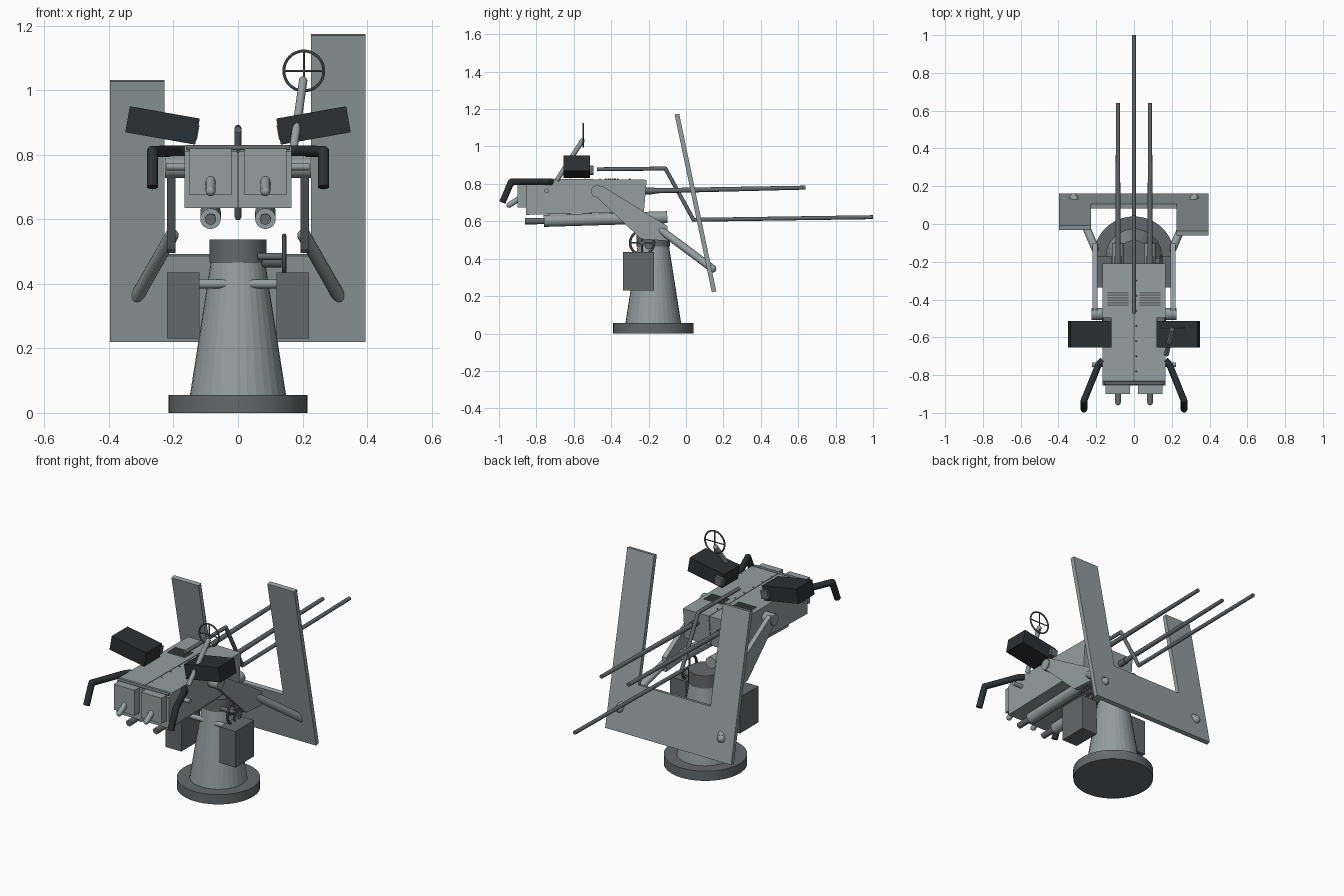
import bpy, bmesh, math
from mathutils import Vector, Matrix

if "Cube" in bpy.data.objects:
    bpy.data.objects.remove(bpy.data.objects["Cube"])


def material(name, rgb):
    m = bpy.data.materials.new(name)
    m.diffuse_color = (*rgb, 1)
    m.use_nodes = True
    m.node_tree.nodes["Principled BSDF"].inputs["Base Color"].default_value = m.diffuse_color
    return m


LIGHT = material("light_grey", (0.30, 0.34, 0.35))
MID = material("mid_grey", (0.13, 0.14, 0.15))
DARK = material("dark_grey", (0.025, 0.03, 0.033))


def finish(name, bm, mat, smooth=False):
    bmesh.ops.recalc_face_normals(bm, faces=bm.faces)
    me = bpy.data.meshes.new(name)
    bm.to_mesh(me)
    bm.free()
    me.materials.append(mat)
    ob = bpy.data.objects.new(name, me)
    bpy.context.collection.objects.link(ob)
    if smooth:
        bpy.ops.object.select_all(action='DESELECT')
        ob.select_set(True)
        bpy.context.view_layer.objects.active = ob
        bpy.ops.object.shade_smooth_by_angle(angle=math.radians(40))
    return ob


def prism(name, pts, offset, mat=LIGHT):
    bm = bmesh.new()
    face = bm.faces.new([bm.verts.new(p) for p in pts])
    ext = bmesh.ops.extrude_face_region(bm, geom=[face])
    verts = [g for g in ext["geom"] if isinstance(g, bmesh.types.BMVert)]
    bmesh.ops.translate(bm, verts=verts, vec=offset)
    return finish(name, bm, mat)


def box(name, lo, hi, mat=LIGHT, tilt=0):
    lo, hi = Vector(lo), Vector(hi)
    bm = bmesh.new()
    mtx = (Matrix.Translation((lo + hi) / 2) @ Matrix.Rotation(tilt, 4, 'Y')
           @ Matrix.Diagonal((*(hi - lo), 1)))
    bmesh.ops.create_cube(bm, size=1, matrix=mtx)
    return finish(name, bm, mat)


def rod(name, a, b, r1, r2=None, mat=LIGHT, n=20, smooth=True):
    a, b = Vector(a), Vector(b)
    bm = bmesh.new()
    rot = (b - a).to_track_quat('Z', 'Y').to_matrix().to_4x4()
    bmesh.ops.create_cone(bm, cap_ends=True, segments=n, radius1=r1,
                          radius2=r1 if r2 is None else r2, depth=(b - a).length,
                          matrix=Matrix.Translation((a + b) / 2) @ rot)
    return finish(name, bm, mat, smooth)


def ball(name, c, r, mat=LIGHT):
    bm = bmesh.new()
    bmesh.ops.create_uvsphere(bm, u_segments=16, v_segments=10, radius=r,
                              matrix=Matrix.Translation(c))
    return finish(name, bm, mat, True)


def pipe(name, pts, r, mat):
    for i in range(len(pts) - 1):
        rod(f"{name}_{i}", pts[i], pts[i + 1], r, mat=mat)
        if i:
            ball(f"{name}_bend_{i}", pts[i], r, mat)


def ring(name, c, axis, R, r, mat):
    # torus swept around the given axis, with crossed spokes
    q = Vector(axis).to_track_quat('Z', 'Y').to_matrix().to_4x4()
    bpy.ops.mesh.primitive_torus_add(major_radius=R, minor_radius=r,
                                     major_segments=32, minor_segments=8)
    ob = bpy.context.object
    ob.name = name
    ob.matrix_world = Matrix.Translation(c) @ q
    ob.data.materials.append(mat)
    bpy.ops.object.shade_smooth_by_angle()
    for k in range(2):
        d = q.to_3x3() @ Vector((R, 0, 0) if k else (0, R, 0))
        rod(f"{name}_spoke_{k}", Vector(c) - d, Vector(c) + d, r * 0.7, mat=mat, n=8)


# pedestal
CY = -0.175
rod("base_disc", (0, CY, 0), (0, CY, 0.055), 0.215, mat=MID, n=48)
rod("pedestal_cone", (0, CY, 0.055), (0, CY, 0.475), 0.149, 0.083, n=32, smooth=False)
rod("pedestal_head", (0, CY, 0.466), (0, CY, 0.538), 0.089, mat=MID, n=32)
rod("box_crossbar", (-0.13, -0.25, 0.4), (0.13, -0.25, 0.4), 0.014)

# traverse handwheel
rod("wheel_shaft", (0.05, -0.2, 0.47), (0.135, -0.2, 0.47), 0.02, mat=MID)
rod("wheel_axle", (0.06, -0.235, 0.485), (0.15, -0.235, 0.485), 0.011, mat=MID)
ring("handwheel", (0.143, -0.235, 0.485), (1, 0, 0), 0.064, 0.007, MID)


# sloping shield with arms of unequal height
def shield_point(x, z):
    return (x, 0.138 - (z - 0.22) * 0.209, z)


outline = [(-0.397, 0.22), (0.395, 0.22), (0.395, 1.17), (0.226, 1.17),
           (0.226, 0.487), (-0.228, 0.487), (-0.228, 1.027), (-0.397, 1.027)]
prism("shield", [shield_point(*p) for p in outline], (0, 0.024, 0.005))

# gun body, side profile in y and z
body = [(-0.855, 0.635), (-0.225, 0.65), (-0.21, 0.822), (-0.83, 0.828), (-0.855, 0.81)]
for s, side in ((-1, "left"), (1, "right")):
    prism(f"receiver_{side}", [(s * 0.003, y, z) for y, z in body], (s * 0.163, 0, 0))
prism("receiver_seam", [(-0.004, y * 0.99 - 0.006, z * 0.99 + 0.006) for y, z in body],
      (0.008, 0, 0), MID)
rod("rear_hinge", (-0.16, -0.845, 0.822), (0.16, -0.845, 0.822), 0.008, mat=MID)
for i in range(7):
    ball(f"top_rivet_{i}", (0.012, -0.78 + i * 0.08, 0.826), 0.004, MID)

# centre cranked rod
pipe("cranked_rod", [(0, -0.475, 0.878), (0, -0.11, 0.882), (0, 0.04, 0.608),
                     (0, 1.0, 0.622)], 0.0105, MID)

for s, side in ((-1, "left"), (1, "right")):
    x = s * 0.085
    # rear block and peg
    box(f"rear_block_{side}", (x - 0.065, -0.9, 0.675), (x + 0.065, -0.84, 0.82))
    rod(f"rear_peg_{side}", (x, -0.87, 0.735), (x, -0.945, 0.687), 0.015)
    ball(f"peg_tip_{side}", (x, -0.945, 0.687), 0.015)
    # barrel
    rod(f"barrel_collar_{side}", (x, -0.23, 0.761), (x, -0.17, 0.763), 0.018, mat=MID)
    rod(f"barrel_{side}", (x, -0.22, 0.762), (x, 0.64, 0.78), 0.014, 0.0105, MID)
    # recoil cylinder
    rod(f"recoil_tube_{side}", (x, -0.76, 0.602), (x, -0.1, 0.622), 0.032)
    rod(f"recoil_piston_{side}", (x, -0.86, 0.6), (x, -0.75, 0.602), 0.017, mat=MID)
    # louvres on top
    for i in range(6):
        y = -0.365 - i * 0.013
        box(f"louvre_{side}_{i}", (x - 0.055, y - 0.004, 0.82),
            (x + 0.055, y + 0.004, 0.828), MID)
    # trunnion and swinging arm
    rod(f"trunnion_{side}", (s * 0.15, -0.476, 0.76), (s * 0.226, -0.476, 0.76), 0.032)
    arm = [(-0.50, 0.75), (-0.485, 0.785), (-0.45, 0.79), (-0.1, 0.575),
           (-0.1, 0.495), (-0.24, 0.505)]
    prism(f"side_arm_{side}", [(s * 0.194, y, z) for y, z in arm], (s * 0.026, 0, 0))
    # shield strut with bolt head
    rod(f"shield_strut_{side}", (s * 0.205, -0.13, 0.55), (s * 0.318, 0.135, 0.352), 0.021)
    ball(f"strut_end_{side}", (s * 0.205, -0.13, 0.55), 0.021)
    ball(f"shield_bolt_{side}", (s * 0.32, 0.14, 0.347), 0.022)
    # hanging box
    box(f"hanging_box_{side}", (s * 0.17 - 0.05, -0.337, 0.23),
        (s * 0.17 + 0.05, -0.17, 0.435), MID)
    # handle
    rod(f"handle_pivot_{side}", (s * 0.15, -0.745, 0.763), (s * 0.222, -0.745, 0.763), 0.012)
    pipe(f"handle_{side}", [(s * 0.165, -0.72, 0.812), (s * 0.188, -0.745, 0.812),
                            (s * 0.265, -0.935, 0.81), (s * 0.265, -0.982, 0.7)],
         0.0175, DARK)
    # tilted magazine with front nub
    box(f"magazine_{side}", (s * 0.234 - 0.11, -0.655, 0.85),
        (s * 0.234 + 0.11, -0.513, 0.932), DARK, tilt=-s * math.radians(10))
    box(f"magazine_nub_{side}", (s * 0.145 - 0.022, -0.52, 0.85),
        (s * 0.145 + 0.022, -0.495, 0.895), MID, tilt=-s * math.radians(10))

# ring sight on its stem
rod("sight_stem", (0.172, -0.69, 0.82), (0.202, -0.555, 1.03), 0.013)
ball("sight_stem_tip", (0.202, -0.555, 1.03), 0.013)
ring("ring_sight", (0.204, -0.55, 1.06), (0, 1, 0), 0.062, 0.0045, MID)
